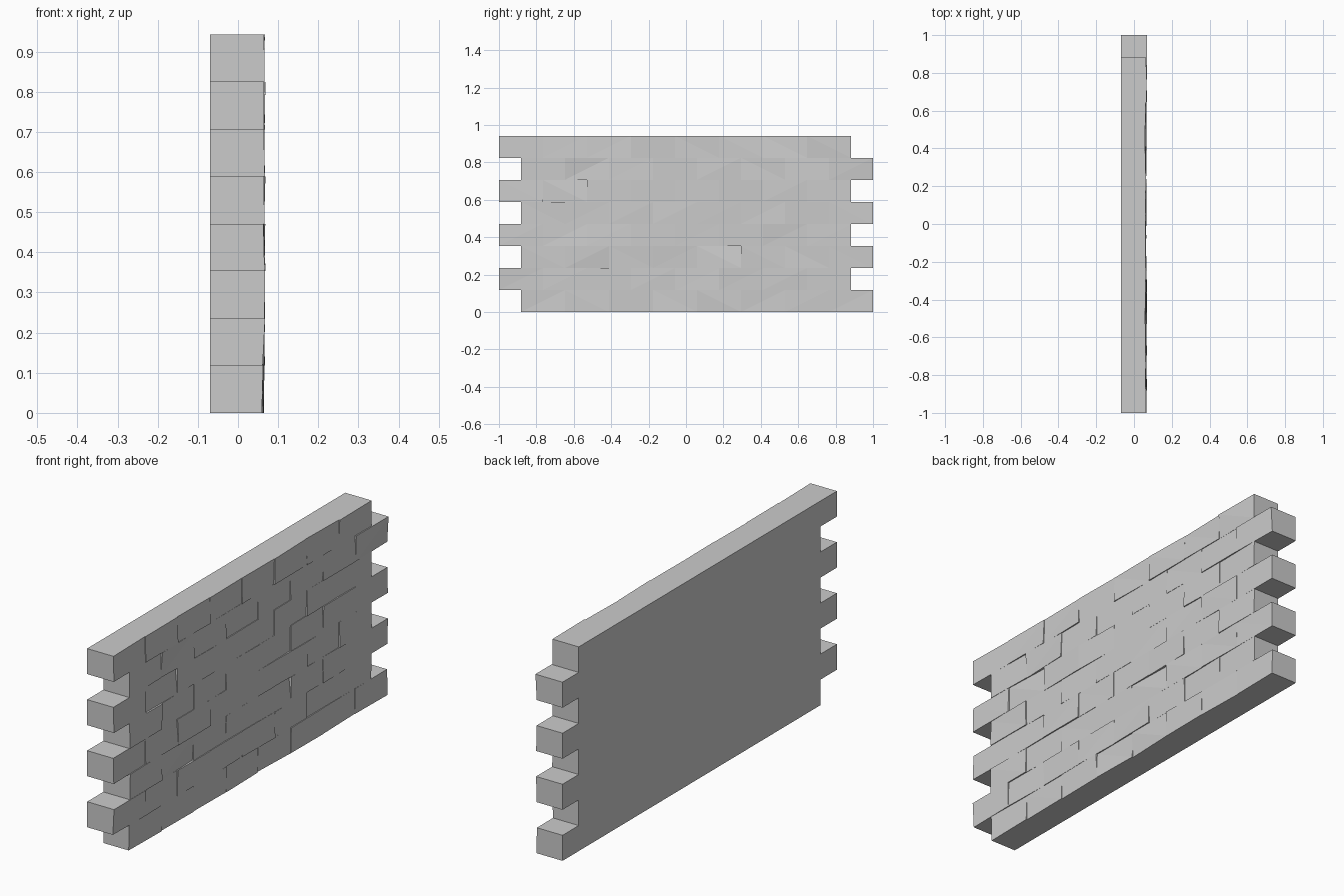
import bpy, random

if "Cube" in bpy.data.objects:
    bpy.data.objects.remove(bpy.data.objects["Cube"])

random.seed(7)
ROWS, COLS = 8, 8
H = 0.942 / ROWS          # course height
L = 1.882 / COLS          # brick length
BACK, SEAM = -0.07, 0.04  # rear face and where the brick faces start


def add_object(name, verts, faces):
    mesh = bpy.data.meshes.new(name)
    mesh.from_pydata(verts, [], faces)
    mesh.update()
    obj = bpy.data.objects.new(name, mesh)
    bpy.context.collection.objects.link(obj)
    return obj


def shell(verts, faces, outline, x0, xs):
    """Side walls from x0 to the front depths xs; returns the two vertex rings."""
    b, n = len(verts), len(outline)
    verts += [(x0, y, z) for y, z in outline]
    verts += [(x, y, z) for x, (y, z) in zip(xs, outline)]
    for i in range(n):
        j = (i + 1) % n
        faces.append((b + i, b + j, b + n + j, b + n + i))
    return list(range(b, b + n)), list(range(b + n, b + 2 * n))


def row_start(r):
    return -0.882 if r % 2 == 0 else -1.0


# wall body: toothed outline with a flat back
right = [(row_start(r) + COLS * L, (r + k) * H) for r in range(ROWS) for k in (0, 1)]
left = [(row_start(r), (r + k) * H) for r in reversed(range(ROWS)) for k in (1, 0)]
outline = right + left
verts, faces = [], []
back, _ = shell(verts, faces, outline, BACK, [SEAM] * len(outline))
faces.append(tuple(reversed(back)))
add_object("wall_body", verts, faces)

# brick faces: each slightly tilted and chipped
verts, faces = [], []
for r in range(ROWS):
    for c in range(COLS):
        y0, z0 = row_start(r) + c * L, r * H
        corners = [(y0, z0), (y0 + L, z0), (y0 + L, z0 + H), (y0, z0 + H)]
        depth = random.uniform(0.061, 0.065)
        xs = [min(0.069, depth + random.uniform(-0.004, 0.004)) for _ in corners]
        if random.random() < 0.2 and 0 < c < COLS - 1:
            xs[random.randrange(4)] -= 0.008
        _, f = shell(verts, faces, corners, SEAM, xs)
        if random.random() < 0.5:
            faces += [(f[0], f[1], f[2]), (f[0], f[2], f[3])]
        else:
            faces += [(f[0], f[1], f[3]), (f[1], f[2], f[3])]
add_object("brick_faces", verts, faces)
